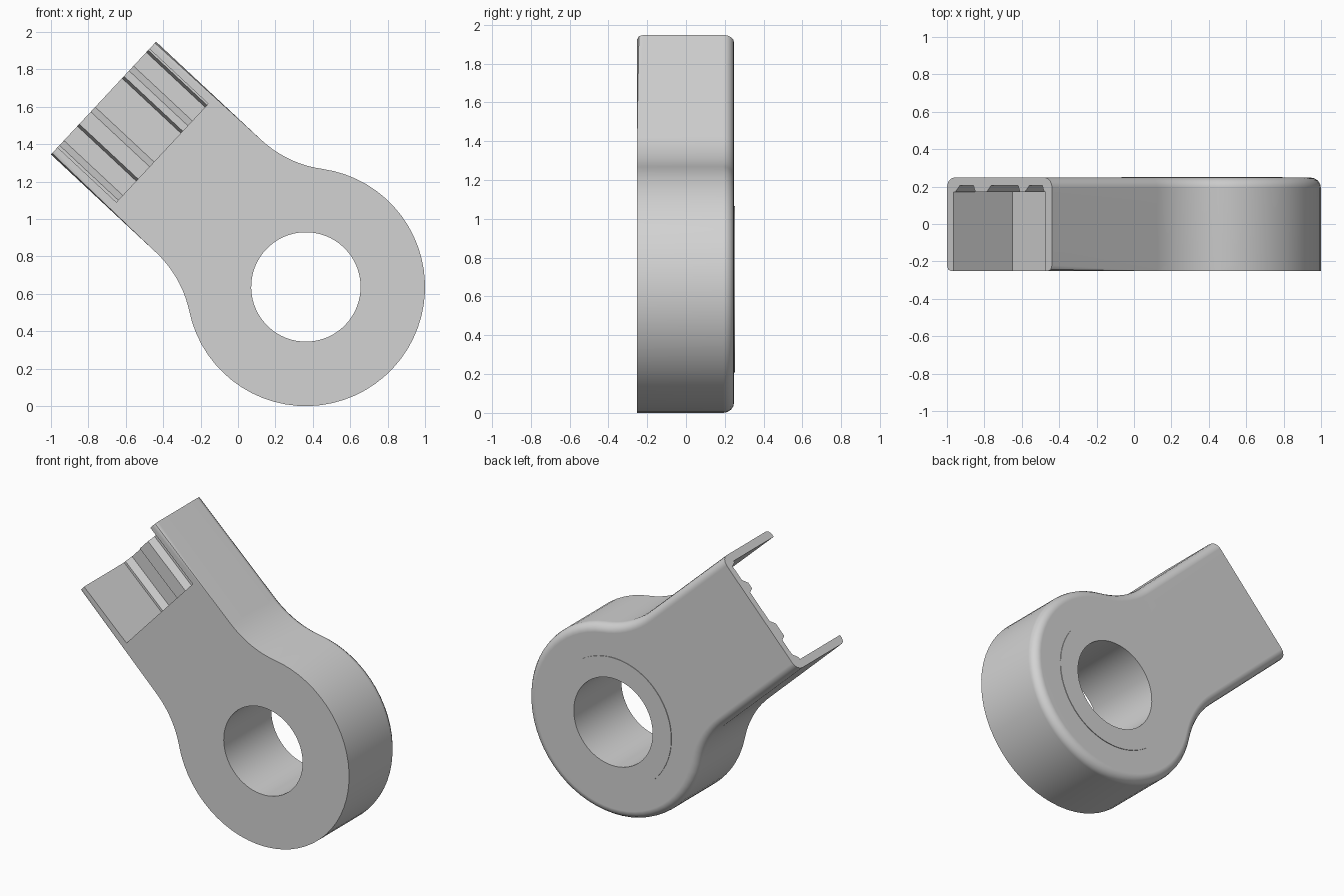
import bpy, bmesh, math
from mathutils import Vector

if "Cube" in bpy.data.objects:
    bpy.data.objects.remove(bpy.data.objects["Cube"])

# Main sizes: u runs from the eye centre along the arm, v across it
CENTRE = Vector((0.363, 0, 0.637))
U = Vector((-0.731, 0, 0.682)).normalized()
V = Vector((U.z, 0, -U.x))
EYE_R, HOLE_R, FILLET_R = 0.637, 0.2925, 0.6
HALF_W, ARM_END, POCKET_START = 0.412, 1.48, 1.05
FRONT, BACK, FLOOR, GROOVE = -0.252, 0.248, 0.172, 0.207

grey = bpy.data.materials.new("light_grey")
grey.use_nodes = True
grey.diffuse_color = (0.65, 0.65, 0.65, 1)
grey.node_tree.nodes["Principled BSDF"].inputs["Base Color"].default_value = (0.65, 0.65, 0.65, 1)


def place(u, v, y):
    return CENTRE + U * u + V * v + Vector((0, y, 0))


def make_object(name, bm):
    bmesh.ops.recalc_face_normals(bm, faces=bm.faces)
    mesh = bpy.data.meshes.new(name)
    bm.to_mesh(mesh)
    bm.free()
    mesh.materials.append(grey)
    obj = bpy.data.objects.new(name, mesh)
    bpy.context.collection.objects.link(obj)
    return obj


def prism(start, end):
    """Bridge two matching loops of points and cap both."""
    bm = bmesh.new()
    a = [bm.verts.new(p) for p in start]
    b = [bm.verts.new(p) for p in end]
    bm.faces.new(a)
    bm.faces.new(b)
    for i in range(len(a)):
        j = (i + 1) % len(a)
        bm.faces.new((a[i], a[j], b[j], b[i]))
    return bm, a, b


def arc(cu, cv, r, start, end, steps):
    return [(cu + r * math.cos(start + (end - start) * i / steps),
             cv + r * math.sin(start + (end - start) * i / steps)) for i in range(steps + 1)]


def activate(obj):
    bpy.ops.object.select_all(action='DESELECT')
    obj.select_set(True)
    bpy.context.view_layer.objects.active = obj


def cut(obj, cutter):
    cutter.hide_render = True
    mod = obj.modifiers.new("cut", 'BOOLEAN')
    mod.operation = 'DIFFERENCE'
    mod.solver = 'EXACT'
    mod.object = cutter
    activate(obj)
    bpy.ops.object.modifier_apply(modifier=mod.name)
    bpy.data.objects.remove(cutter)


def smooth(obj):
    activate(obj)
    bpy.ops.object.shade_smooth_by_angle(angle=math.radians(32))
    mod = obj.modifiers.new("flat_face_normals", 'WEIGHTED_NORMAL')
    mod.keep_sharp = True


# Body outline: arm side, concave fillet, round eye, then the mirrored side
fillet_v = HALF_W + FILLET_R
fillet_u = math.sqrt((EYE_R + FILLET_R) ** 2 - fillet_v ** 2)
tangent = math.atan2(fillet_v, fillet_u)
side = [(ARM_END, HALF_W)] + arc(fillet_u, fillet_v, FILLET_R, -math.pi / 2, tangent - math.pi, 9)
eye = arc(0, 0, EYE_R, tangent, 2 * math.pi - tangent, 44)[1:-1]
outline = side + eye + [(u, -v) for u, v in reversed(side)]

# Extruded body with a tight front rounding and a wider back rounding
bm, front, back = prism([place(u, v, FRONT) for u, v in outline],
                        [place(u, v, BACK) for u, v in outline])
for loop, size, segments in ((front, 0.032, 2), (back, 0.055, 4)):
    rim = [bm.edges.get((p, q)) for p, q in zip(loop, loop[1:])]
    bmesh.ops.bevel(bm, geom=rim, offset=size, segments=segments, profile=0.5,
                    affect='EDGES', clamp_overlap=True)
body = make_object("rod_eye_body", bm)

# Through hole
circle = arc(0, 0, HOLE_R, 0, 2 * math.pi, 64)[:-1]
bm, _, _ = prism([place(u, v, -0.5) for u, v in circle], [place(u, v, 0.5) for u, v in circle])
cut(body, make_object("hole_cutter", bm))

# Open pocket at the arm end, with three sloped grooves in its floor
floor = [(-0.36, -0.5), (-0.36, FLOOR)]
for low, high in ((-0.345, -0.19), (-0.10, 0.16), (0.20, 0.35)):
    floor += [(low, FLOOR), (low + 0.035, GROOVE), (high - 0.015, GROOVE), (high, FLOOR)]
floor += [(0.36, FLOOR), (0.36, -0.5)]
bm, _, _ = prism([place(POCKET_START, v, y) for v, y in floor],
                 [place(ARM_END + 0.2, v, y) for v, y in floor])
cut(body, make_object("pocket_cutter", bm))
smooth(body)

# Slightly raised flat ring around the hole on the back
bm = bmesh.new()
rows = []
for u, v in arc(0, 0, 1, 0, 2 * math.pi, 64)[:-1]:
    rows.append([bm.verts.new(place(u * r, v * r, y)) for r, y in
                 ((HOLE_R, BACK), (HOLE_R, BACK + 0.004), (0.43, BACK + 0.004), (0.43, BACK))])
for i, row in enumerate(rows):
    nxt = rows[(i + 1) % len(rows)]
    for k in range(4):
        m = (k + 1) % 4
        bm.faces.new((row[k], row[m], nxt[m], nxt[k]))
smooth(make_object("back_ring", bm))
